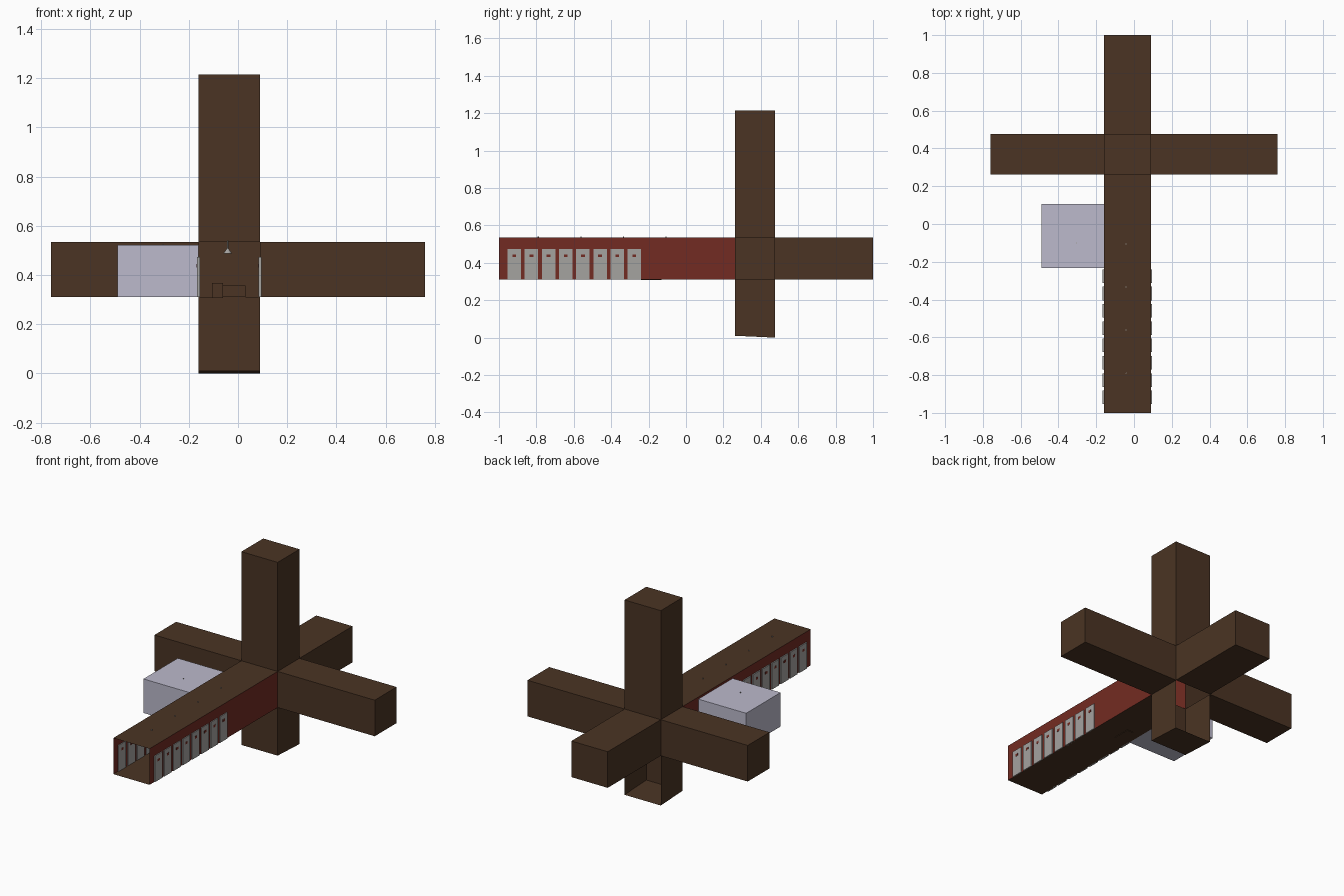
import bpy, bmesh
from mathutils import Vector

if "Cube" in bpy.data.objects:
    bpy.data.objects.remove(bpy.data.objects["Cube"])


def mat(name, rgb):
    m = bpy.data.materials.new(name)
    m.diffuse_color = (*rgb, 1)
    m.use_nodes = True
    m.node_tree.nodes["Principled BSDF"].inputs["Base Color"].default_value = m.diffuse_color
    return m


BROWN = mat("dark brown", (0.069, 0.034, 0.017))
RED = mat("wall red", (0.171, 0.024, 0.016))
GREY = mat("door grey", (0.376, 0.366, 0.352))
PALE = mat("pale lavender", (0.503, 0.491, 0.604))
DIRS = {"-x": (-1, 0, 0), "+x": (1, 0, 0), "-y": (0, -1, 0),
        "+y": (0, 1, 0), "-z": (0, 0, -1), "+z": (0, 0, 1)}


def finish(name, bm, mats):
    me = bpy.data.meshes.new(name)
    bm.to_mesh(me)
    bm.free()
    for m in mats:
        me.materials.append(m)
    ob = bpy.data.objects.new(name, me)
    bpy.context.collection.objects.link(ob)
    return ob


def box(name, lo, hi, mats, open_sides=(), second=()):
    """Box without its open sides; sides in `second` take the second material."""
    bm = bmesh.new()
    bmesh.ops.create_cube(bm, size=1)
    bm.normal_update()
    drop = []
    for f in bm.faces:
        side = next(k for k, d in DIRS.items() if f.normal.dot(Vector(d)) > 0.9)
        if side in open_sides:
            drop.append(f)
        f.material_index = int(side in second)
    for v in bm.verts:
        v.co = Vector([l + (c + 0.5) * (h - l) for c, l, h in zip(v.co, lo, hi)])
    bmesh.ops.delete(bm, geom=drop, context="FACES")
    return finish(name, bm, mats)


X0, X1 = -0.16, 0.09      # corridor sides
Y0, Y1 = 0.262, 0.477     # crossing
Z0, Z1 = 0.31, 0.535      # floor and ceiling

# Corridor with red side walls, open at both ends
box("corridor", (X0, -1, Z0), (X1, Y0, Z1), [BROWN, RED], ("-y", "+y"), ("-x", "+x"))

# Arms and shafts that meet at the open crossing
box("left_arm", (-0.76, Y0, Z0), (X0, Y1, Z1), [BROWN], ("+x",))
box("right_arm", (X1, Y0, Z0), (0.76, Y1, Z1), [BROWN], ("-x",))
box("back_arm", (X0, Y1, Z0), (X1, 1, Z1), [BROWN], ("-y",))
box("upper_shaft", (X0, Y0, Z1), (X1, Y1, 1.215), [BROWN], ("-z",))
lower = box("lower_shaft", (X0, Y0, 0), (X1, Y1, Z0), [BROWN], ("+z", "+y"))
for v in lower.data.vertices:           # slightly sloping shaft floor
    if v.co.z < 0.1 and v.co.y < 0.3:
        v.co.z = 0.01

# Pale side room
box("side_room", (-0.49, -0.232, Z0), (X0, 0.107, 0.522), [PALE], ("+x",))

# Doors with small windows along both walls
for side, x in (("left", X0), ("right", X1)):
    for i in range(8):
        y = -0.918 + i * 0.0917
        n = f"{side}_door_{i + 1}"
        box(n, (x - 0.007, y - 0.036, Z0), (x + 0.005, y + 0.036, 0.473), [GREY])
        box(n + "_window", (x - 0.008, y - 0.01, 0.43), (x + 0.006, y + 0.01, 0.445), [RED])

# Low counter inside the corridor
box("counter", (-0.105, -0.24, Z0 - 0.003), (-0.06, -0.13, 0.367), [BROWN])
box("counter_wing", (-0.06, -0.20, Z0 + 0.001), (0.03, -0.13, 0.358), [BROWN])


# Hanging lamps: cone shade on a thin stem through the ceiling
def lamp(name, x, y, top):
    bm = bmesh.new()
    for r1, r2, a, b in ((0.018, 0.004, top - 0.05, top - 0.03),
                         (0.003, 0.003, top - 0.03, top + 0.004)):
        g = bmesh.ops.create_cone(bm, cap_ends=True, segments=12,
                                  radius1=r1, radius2=r2, depth=b - a)
        bmesh.ops.translate(bm, verts=g["verts"], vec=(x, y, (a + b) / 2))
    finish(name, bm, [GREY])


for i in range(4):
    lamp(f"corridor_lamp_{i + 1}", -0.042, -0.79 + i * 0.228, Z1 + 0.002)
lamp("room_lamp", -0.305, -0.1, 0.522)
